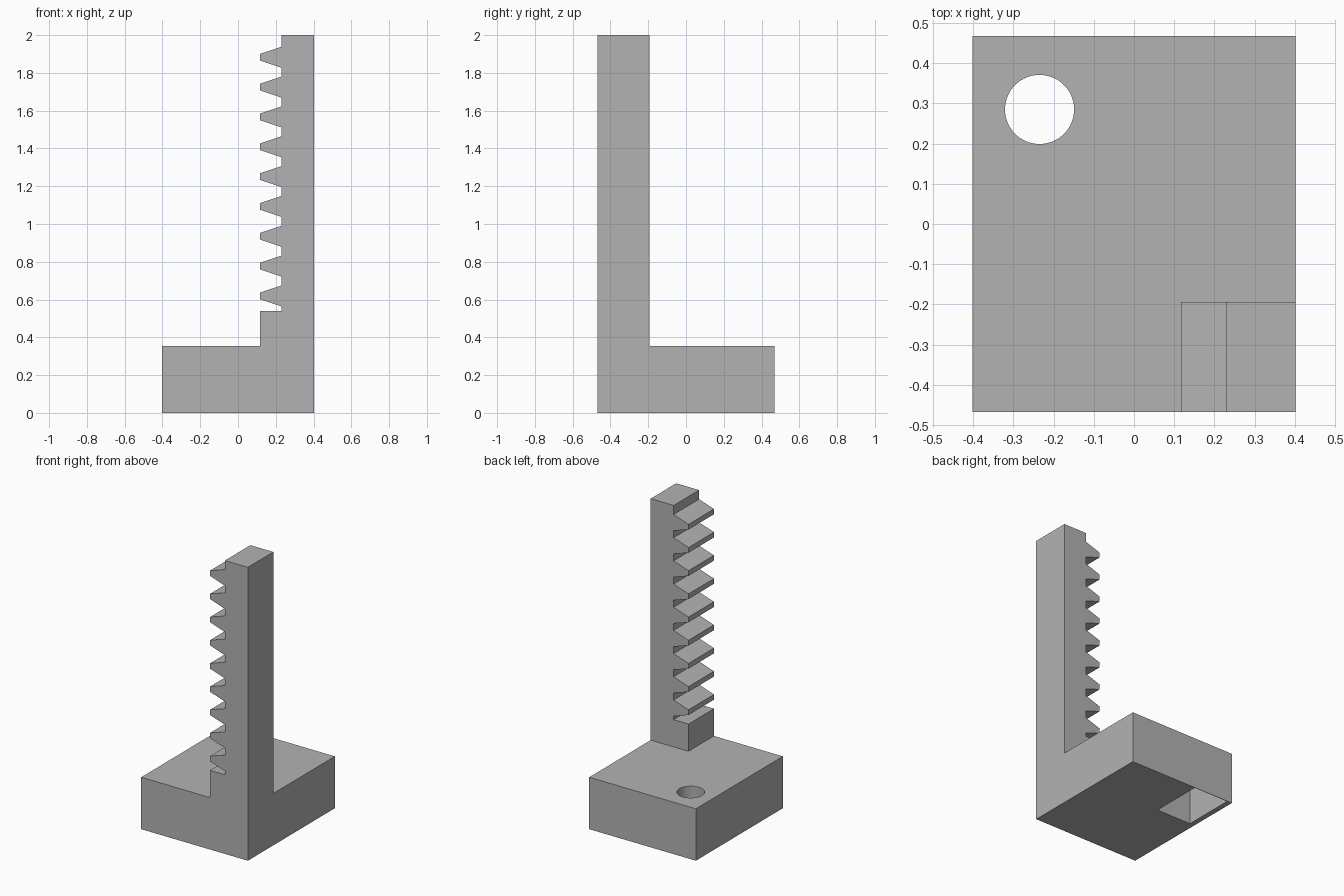
import bpy
import bmesh

cube = bpy.data.objects.get("Cube")
if cube:
    bpy.data.objects.remove(cube, do_unlink=True)

grey = bpy.data.materials.new("plain_grey")
grey.use_nodes = True
colour = (0.45, 0.45, 0.45, 1)
grey.diffuse_color = colour
grey.node_tree.nodes["Principled BSDF"].inputs["Base Color"].default_value = colour

X, Y = 0.402, 0.468          # half width and half depth of the base
BASE_TOP = 0.354
HOLE_X, HOLE_Y = -0.235, 0.285


def extrude(name, points, place, offset):
    """Extrude a flat profile; place maps each 2D point into 3D."""
    bm = bmesh.new()
    face = bm.faces.new([bm.verts.new(place(a, b)) for a, b in points])
    result = bmesh.ops.extrude_face_region(bm, geom=[face])
    verts = [g for g in result["geom"] if isinstance(g, bmesh.types.BMVert)]
    bmesh.ops.translate(bm, verts=verts, vec=offset)
    bmesh.ops.recalc_face_normals(bm, faces=bm.faces[:])
    mesh = bpy.data.meshes.new(name)
    bm.to_mesh(mesh)
    bm.free()
    obj = bpy.data.objects.new(name, mesh)
    bpy.context.collection.objects.link(obj)
    mesh.materials.append(grey)
    return obj


def rectangle(x0, x1, y0, y1):
    return [(x0, y0), (x1, y0), (x1, y1), (x0, y1)]


def cut(target, cutter):
    mod = target.modifiers.new(cutter.name, "BOOLEAN")
    mod.operation = "DIFFERENCE"
    mod.solver = "EXACT"
    mod.object = cutter
    cutter.hide_render = True
    bpy.context.view_layer.objects.active = target
    bpy.ops.object.modifier_apply(modifier=mod.name)
    bpy.data.objects.remove(cutter, do_unlink=True)


# Base block
base = extrude("base", rectangle(-X, X, -Y, Y),
               lambda a, b: (a, b, 0), (0, 0, BASE_TOP))

# Round bolt hole through the base
bpy.ops.mesh.primitive_cylinder_add(vertices=64, radius=0.086, depth=1,
                                    location=(HOLE_X, HOLE_Y, 0.2))
hole = bpy.context.object
hole.name = "bolt_hole_cutter"
hole.data.materials.append(grey)
cut(base, hole)

# Rectangular pocket in the underside, around the hole
pocket = extrude("pocket_cutter",
                 rectangle(HOLE_X - 0.131, HOLE_X + 0.131,
                           HOLE_Y - 0.18, HOLE_Y + 0.18),
                 lambda a, b: (a, b, -0.1), (0, 0, 0.35))
cut(base, pocket)

# Toothed upright, drawn as one side profile from the base upward
TIP, ROOT = 0.117, 0.229
profile = [(X, BASE_TOP), (X, 2), (ROOT, 2)]
for i in range(9):
    z = 1.883 - 0.158 * i
    profile += [(ROOT, z + 0.055), (TIP, z + 0.018),
                (TIP, z - 0.018), (ROOT, z - 0.055)]
profile += [(ROOT, 0.54), (TIP, 0.54), (TIP, BASE_TOP)]
rack = extrude("toothed_rack", profile, lambda a, b: (a, -Y, b), (0, 0.274, 0))

# Smooth the hole wall only, keeping every corner sharp
bpy.ops.object.select_all(action="DESELECT")
base.select_set(True)
bpy.context.view_layer.objects.active = base
bpy.ops.object.shade_smooth_by_angle()
